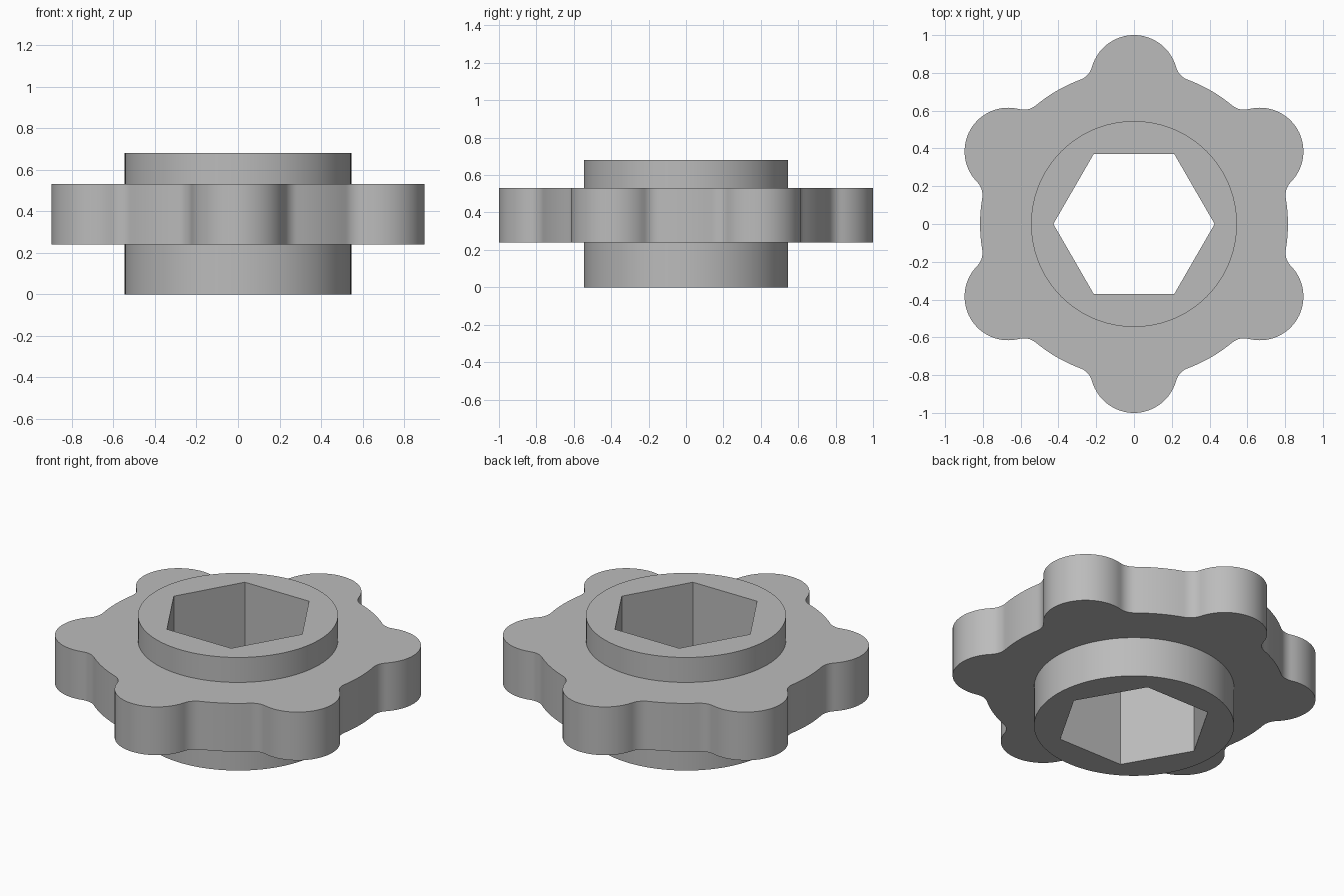
import bpy, bmesh, math
from mathutils import Vector

if "Cube" in bpy.data.objects:
    bpy.data.objects.remove(bpy.data.objects["Cube"])

BODY, HUB, HEX = 0.815, 0.545, 0.427        # radii
LOBE_R, FILLET = 0.231, 0.10
LOBE_C = 1 - LOBE_R                         # distance of lobe centres from axis
Z_BOTTOM, Z_LOW, Z_HIGH, Z_TOP = 0.0, 0.24, 0.53, 0.68


def ring(radius, n):
    return [Vector((radius * math.cos(math.tau * i / n),
                    radius * math.sin(math.tau * i / n))) for i in range(n)]


def arc(centre, radius, a0, a1, n):
    return [centre + radius * Vector((math.cos(a0 + (a1 - a0) * i / n),
                                      math.sin(a0 + (a1 - a0) * i / n)))
            for i in range(n + 1)]


def lobed_outline():
    """Six round lobes blended into a round body by concave fillets."""
    d, e = BODY + FILLET, LOBE_R + FILLET
    fx = (d * d + LOBE_C ** 2 - e * e) / (2 * LOBE_C)
    fy = math.sqrt(d * d - fx * fx)
    lobe, fil = Vector((LOBE_C, 0)), Vector((fx, fy))
    a_lobe = math.atan2(fy, fx - LOBE_C)    # lobe meets fillet
    a_body = math.atan2(fy, fx)             # fillet meets body
    half = arc(lobe, LOBE_R, 0, a_lobe, 16)
    half += arc(fil, FILLET, a_lobe + math.pi * 2 - math.pi, a_body + math.pi, 8)[1:]
    half += arc(Vector((0, 0)), BODY, a_body, math.pi / 6, 5)[1:]
    mirrored = [Vector((p.x, -p.y)) for p in reversed(half[1:])]
    sector = (mirrored + half)[:-1]
    pts = []
    for k in range(6):
        a = math.pi / 6 + k * math.pi / 3
        c, s = math.cos(a), math.sin(a)
        pts += [Vector((p.x * c - p.y * s, p.x * s + p.y * c)) for p in sector]
    return pts


bm = bmesh.new()


def loop(points, z):
    return [bm.verts.new((p.x, p.y, z)) for p in points]


def wall(points, z0, z1):
    a, b = loop(points, z0), loop(points, z1)
    for i in range(len(a)):
        j = (i + 1) % len(a)
        bm.faces.new((a[i], a[j], b[j], b[i]))


def cap(outer, inner, z):
    edges = []
    for pts in (outer, inner):
        v = loop(pts, z)
        edges += [bm.edges.new((v[i - 1], v[i])) for i in range(len(v))]
    bmesh.ops.triangle_fill(bm, use_beauty=True, use_dissolve=False,
                            edges=edges, normal=(0, 0, 1))


outline, hub, hexagon = lobed_outline(), ring(HUB, 96), ring(HEX, 6)

# lobed grip
wall(outline, Z_LOW, Z_HIGH)
cap(outline, hub, Z_LOW)
cap(outline, hub, Z_HIGH)
# hub above and below the grip
wall(hub, Z_BOTTOM, Z_LOW)
wall(hub, Z_HIGH, Z_TOP)
cap(hub, hexagon, Z_BOTTOM)
cap(hub, hexagon, Z_TOP)
# hexagonal through hole
wall(hexagon, Z_BOTTOM, Z_TOP)

bmesh.ops.remove_doubles(bm, verts=bm.verts, dist=1e-4)
bmesh.ops.recalc_face_normals(bm, faces=bm.faces)
mesh = bpy.data.meshes.new("lobed_knob")
bm.to_mesh(mesh)
bm.free()

grey = bpy.data.materials.new("plain grey")
grey.diffuse_color = (0.50, 0.50, 0.50, 1)
grey.use_nodes = True
grey.node_tree.nodes["Principled BSDF"].inputs["Base Color"].default_value = grey.diffuse_color
mesh.materials.append(grey)
knob = bpy.data.objects.new("lobed_knob", mesh)
bpy.context.collection.objects.link(knob)
bpy.context.view_layer.objects.active = knob
knob.select_set(True)
bpy.ops.object.shade_smooth_by_angle(angle=math.radians(30))
